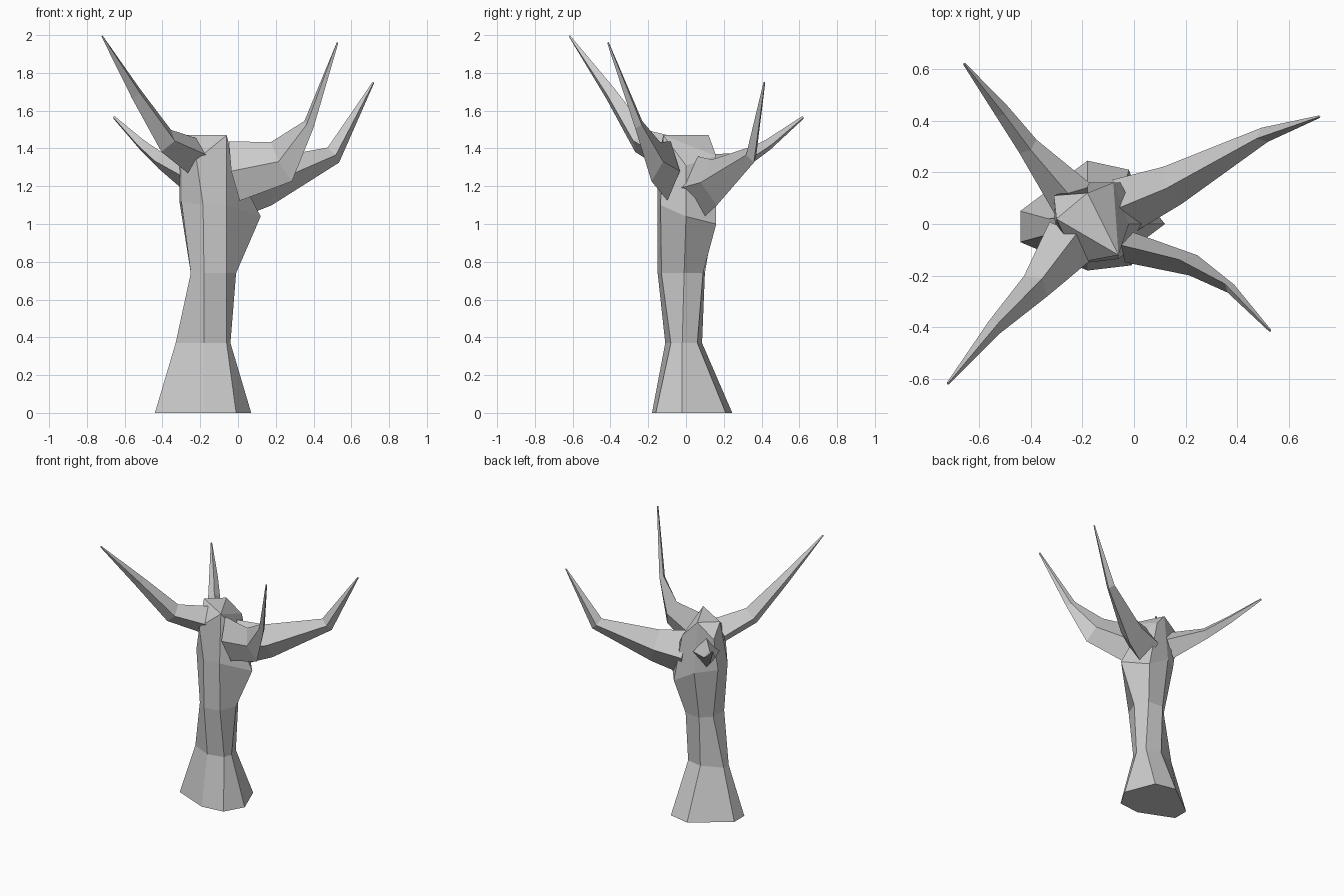
import bpy, bmesh
from mathutils import Vector

if "Cube" in bpy.data.objects:
    bpy.data.objects.remove(bpy.data.objects["Cube"])


def loft(name, rings, top_faces=None):
    """Skin a stack of equal-sided rings, cap both ends, keep flat faces."""
    bm = bmesh.new()
    loops = [[bm.verts.new(p) for p in ring] for ring in rings]
    n = len(loops[0])
    for lo, hi in zip(loops, loops[1:]):
        for i in range(n):
            j = (i + 1) % n
            bm.faces.new((lo[i], lo[j], hi[j], hi[i]))
    bm.faces.new(loops[0][::-1])
    for f in top_faces or [range(n)]:
        bm.faces.new([loops[-1][i] for i in f])
    bmesh.ops.recalc_face_normals(bm, faces=bm.faces)
    me = bpy.data.meshes.new(name)
    bm.to_mesh(me)
    bm.free()
    ob = bpy.data.objects.new(name, me)
    bpy.context.collection.objects.link(ob)
    return ob


def branch(name, path):
    """Tapered four-sided limb; each station is x, y, z, half width, half height."""
    pts = [Vector(s[:3]) for s in path]
    rings = []
    for i, (p, s) in enumerate(zip(pts, path)):
        d = Vector()
        if i > 0:
            d += (p - pts[i - 1]).normalized()
        if i < len(pts) - 1:
            d += (pts[i + 1] - p).normalized()
        side = d.cross(Vector((0, 0, 1))).normalized()
        up = side.cross(d).normalized()
        rings.append([p + up * s[4], p + side * s[3], p - up * s[4], p - side * s[3]])
    return loft(name, rings)


def level(z, *xy):
    return [(x, y, z) for x, y in xy]


# Trunk: seven-sided, flared foot, narrow waist, uneven broken crown
trunk_rings = [
    level(0, (-.44, .05), (-.44, -.07), (-.18, -.18), (-.01, -.16), (.07, -.02), (-.02, .21), (-.18, .245)),
    level(.37, (-.33, .02), (-.33, -.04), (-.18, -.11), (-.06, -.08), (-.04, -.02), (-.06, .06), (-.18, .085)),
    level(.74, (-.25, .03), (-.25, -.10), (-.18, -.15), (-.06, -.13), (-.01, -.01), (-.06, .09), (-.18, .10)),
    [(-.31, .06, 1.12), (-.30, -.07, 1.12), (-.185, -.15, 1.1), (-.06, -.135, 1.1),
     (.12, 0, 1.04), (-.01, .16, 1.0), (-.18, .16, 1.1)],
    [(-.31, .11, 1.37), (-.30, .02, 1.47), (-.22, -.15, 1.34), (-.06, -.12, 1.47),
     (-.02, 0, 1.31), (-.08, .16, 1.36), (-.18, .12, 1.47)],
]
loft("trunk", trunk_rings, [(0, 1, 6), (1, 2, 3), (1, 3, 6), (3, 5, 6), (3, 4, 5)])

# Four branches, each starting inside the trunk
branch("front_left_branch", [(-.24, -.06, 1.36, .11, .10), (-.38, -.24, 1.44, .06, .07),
                             (-.54, -.40, 1.69, .032, .04), (-.72, -.617, 1.995, .005, .005)])
branch("back_left_branch", [(-.24, .10, 1.26, .09, .11), (-.41, .30, 1.335, .042, .045),
                            (-.51, .435, 1.42, .03, .03), (-.657, .62, 1.565, .005, .008)])
branch("back_right_branch", [(-.04, .07, 1.19, .11, .17), (.15, .15, 1.22, .08, .125),
                             (.505, .345, 1.365, .03, .052), (.717, .415, 1.75, .005, .005)])
branch("front_right_branch", [(-.02, -.09, 1.28, .06, .16), (.23, -.16, 1.33, .042, .12),
                              (.375, -.25, 1.525, .02, .036), (.527, -.413, 1.96, .005, .006)])
